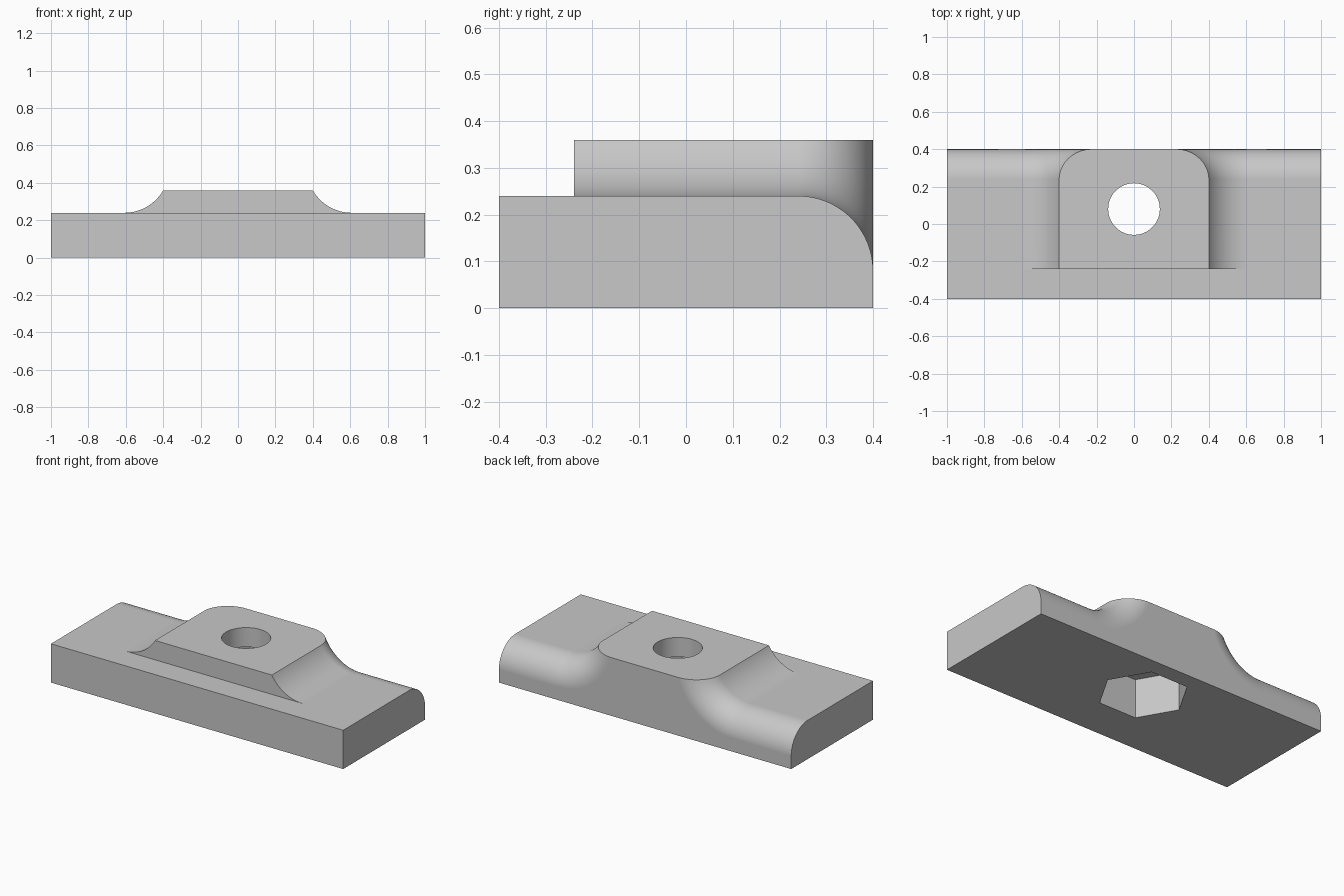
import bpy, bmesh
from math import sin, cos, asin, radians, pi, sqrt

if "Cube" in bpy.data.objects:
    bpy.data.objects.remove(bpy.data.objects["Cube"])

BASE_Z, PAD_Z = 0.24, 0.36      # top of the base, top of the raised pad
HALF_X, HALF_Y, STEP_Y = 1.0, 0.4, -0.24
FLARE = 0.24                    # radius of the concave flare beside the pad
ROUND = 0.16                    # radius of the rounded rear edge
FLARE_X = 0.4 + sqrt(FLARE**2 - (FLARE - PAD_Z + BASE_Z)**2)
FLARE_Z = BASE_Z + FLARE
HOLE_Y, STEPS = 0.08, 20

grey = bpy.data.materials.new("plain grey")
grey.use_nodes = True
colour = (0.58, 0.58, 0.58, 1)
grey.diffuse_color = colour
grey.node_tree.nodes["Principled BSDF"].inputs["Base Color"].default_value = colour


def section(y, inset, padded=True):
    """Cross-section at y, drawn inwards by inset."""
    radius = FLARE + inset
    start = asin((FLARE_Z - PAD_Z) / radius)
    half = [(HALF_X, 0), (HALF_X, BASE_Z - inset)]
    for i in range(STEPS + 1):
        a = pi / 2 + (start - pi / 2) * i / STEPS
        half.append((FLARE_X - radius * cos(a), FLARE_Z - radius * sin(a)))
    if not padded:
        half = [(x, min(z, BASE_Z)) for x, z in half]
    ring = half + [(-x, z) for x, z in reversed(half)]
    return [(x, y, z) for x, z in ring]


# Body: low front ledge, step up to the pad, then the rounded rear edge
rings = [section(-HALF_Y, 0, False), section(STEP_Y, 0, False), section(STEP_Y, 0)]
for i in range(STEPS + 1):
    a = pi / 2 * i / STEPS
    rings.append(section(HALF_Y - ROUND + ROUND * sin(a), ROUND * (1 - cos(a))))

bm = bmesh.new()
loops = [[bm.verts.new(p) for p in ring] for ring in rings]
for a, b in zip(loops, loops[1:]):
    for i in range(len(a)):
        j = (i + 1) % len(a)
        bm.faces.new((a[i], a[j], b[j], b[i]))
bm.faces.new(loops[0])
bm.faces.new(loops[-1])
bmesh.ops.remove_doubles(bm, verts=bm.verts, dist=1e-5)
bmesh.ops.recalc_face_normals(bm, faces=bm.faces)
bmesh.ops.dissolve_limit(bm, angle_limit=radians(0.1), verts=bm.verts, edges=bm.edges)
mesh = bpy.data.meshes.new("clamp_plate")
bm.to_mesh(mesh)
bm.free()
mesh.materials.append(grey)
plate = bpy.data.objects.new("clamp_plate", mesh)
bpy.context.collection.objects.link(plate)


def cut(name, sides, radius, low, high):
    """Cut an upright prism out of the plate."""
    bpy.ops.mesh.primitive_cylinder_add(
        vertices=sides, radius=radius, depth=high - low,
        location=(0, HOLE_Y, (low + high) / 2), rotation=(0, 0, pi / 2))
    cutter = bpy.context.object
    cutter.name = name
    cutter.data.materials.append(grey)
    cutter.hide_render = True
    mod = plate.modifiers.new(name, "BOOLEAN")
    mod.object, mod.operation, mod.solver = cutter, "DIFFERENCE", "EXACT"
    bpy.ops.object.select_all(action="DESELECT")
    plate.select_set(True)
    bpy.context.view_layer.objects.active = plate
    bpy.ops.object.modifier_apply(modifier=name)
    bpy.data.objects.remove(cutter)


# Bolt hole through the pad, hexagonal nut pocket underneath
cut("bolt_hole", 64, 0.138, -0.1, 0.5)
cut("nut_pocket", 6, 0.254, -0.1, BASE_Z)

bpy.ops.object.shade_smooth_by_angle(angle=radians(25))
plate.modifiers.new("flat_face_normals", "WEIGHTED_NORMAL").keep_sharp = True
